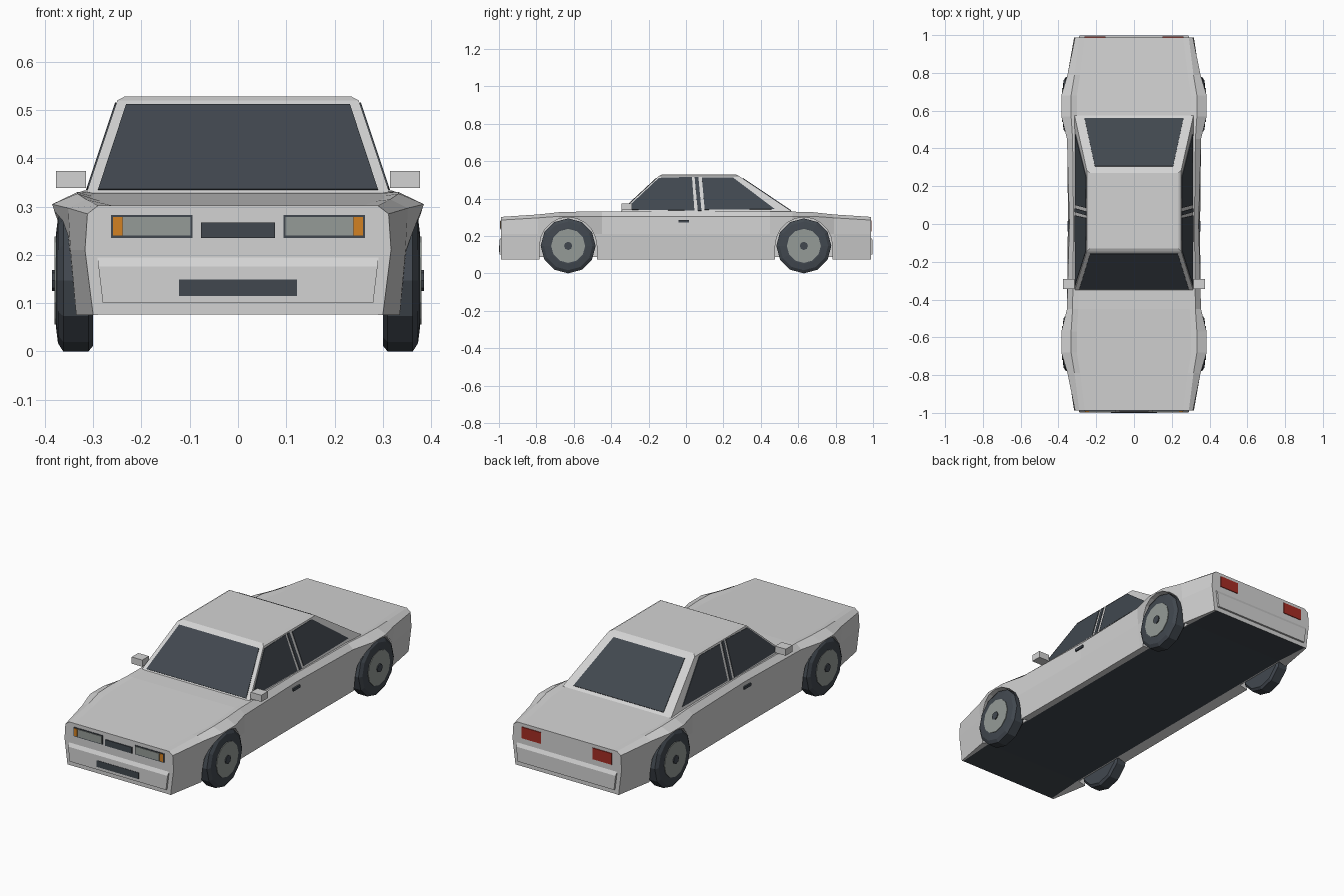
import bpy, bmesh, math
from mathutils import Vector

if "Cube" in bpy.data.objects:
    bpy.data.objects.remove(bpy.data.objects["Cube"], do_unlink=True)


def material(name, r, g, b):
    m = bpy.data.materials.new(name)
    m.use_nodes = True
    m.diffuse_color = (r, g, b, 1)
    m.node_tree.nodes["Principled BSDF"].inputs["Base Color"].default_value = (r, g, b, 1)
    return m


PAINT = material("pale grey paint", 0.65, 0.65, 0.65)
DARK = material("dark glass and rubber", 0.053, 0.064, 0.078)
GREY = material("mid grey", 0.3, 0.33, 0.31)
AMBER = material("amber", 0.65, 0.22, 0.016)
RED = material("tail red", 0.38, 0.026, 0.017)


def finish(name, bm, *mats):
    bmesh.ops.recalc_face_normals(bm, faces=bm.faces)
    mesh = bpy.data.meshes.new(name)
    bm.to_mesh(mesh)
    bm.free()
    for m in mats:
        mesh.materials.append(m)
    obj = bpy.data.objects.new(name, mesh)
    bpy.context.collection.objects.link(obj)
    return obj


def add_loft(bm, rings, strip_mat=None):
    """Skin a list of closed rings and cap both ends."""
    rows = [[bm.verts.new(p) for p in ring] for ring in rings]
    n = len(rows[0])
    for a, b in zip(rows, rows[1:]):
        for i in range(n):
            j = (i + 1) % n
            f = bm.faces.new((a[i], a[j], b[j], b[i]))
            if i == strip_mat:
                f.material_index = 1
    bm.faces.new(rows[0])
    bm.faces.new(rows[-1])


def loft(name, rings, *mats, strip_mat=None):
    bm = bmesh.new()
    add_loft(bm, rings, strip_mat)
    return finish(name, bm, *mats)


def box(name, mat, lo, hi):
    rings = [[(x, lo[1], lo[2]), (x, hi[1], lo[2]), (x, hi[1], hi[2]), (x, lo[1], hi[2])]
             for x in (lo[0], hi[0])]
    return loft(name, rings, mat)


def plate(name, mat, corners, outward, thick=0.003):
    """Thin panel lying on the surface through its corners."""
    pts = [Vector(c) for c in corners]
    n = (pts[1] - pts[0]).cross(pts[2] - pts[0]).normalized()
    if n.dot(Vector(outward)) < 0:
        n = -n
    return loft(name, [[p - n * thick for p in pts], [p + n * thick for p in pts]], mat)


# Body shell: y, sill x, waist x, shoulder x, shoulder z, edge x, edge z
HALF = [
    (0.988, 0.30, 0.317, 0.312, 0.285, 0.29, 0.302),
    (0.79, 0.335, 0.347, 0.352, 0.297, 0.315, 0.315),
    (0.68, 0.34, 0.355, 0.385, 0.305, 0.333, 0.327),
    (0.57, 0.34, 0.355, 0.385, 0.305, 0.333, 0.330),
    (0.45, 0.34, 0.352, 0.355, 0.305, 0.325, 0.331),
]
MIDDLE = (0, 0.338, 0.35, 0.342, 0.305, 0.32, 0.333)
stations = [(-s[0], *s[1:]) for s in HALF] + [MIDDLE] + HALF[::-1]
rings = []
for y, bx, mx, sx, sz, tx, tz in stations:
    end = abs(y) > 0.9
    deck = min(0.333, 0.302 + (0.988 - abs(y)) * 0.048)
    side = [(0.29, 0.076 if end else 0.088), (bx, 0.075), (mx, 0.21), (sx, sz),
            (tx, tz), (tx - 0.03, min(deck, tz))]
    ring = side + [(-x, z) for x, z in reversed(side)]
    rings.append([(x, y, z) for x, z in ring])
body = loft("body_shell", rings, PAINT, DARK, strip_mat=len(rings[0]) - 1)

# Wheel arch openings
AXLE, HUB_Z, ARCH = 0.63, 0.147, 0.153
bm = bmesh.new()
for sx in (-1, 1):
    for sy in (-1, 1):
        arc = [(sy * AXLE + ARCH * math.cos(i * math.pi / 10),
                HUB_Z + ARCH * math.sin(i * math.pi / 10)) for i in range(11)]
        outline = arc + [(sy * AXLE - ARCH, -0.1), (sy * AXLE + ARCH, -0.1)]
        add_loft(bm, [[(sx * x, y, z) for y, z in outline] for x in (0.296, 0.5)])
cutter = finish("arch_cutter", bm, PAINT)
cutter.hide_render = True
cut = body.modifiers.new("arches", 'BOOLEAN')
cut.operation = 'DIFFERENCE'
cut.solver = 'EXACT'
cut.object = cutter
bpy.context.view_layer.objects.active = body
bpy.ops.object.modifier_apply(modifier=cut.name)
bpy.data.objects.remove(cutter, do_unlink=True)

# Cabin with a slightly crowned roof
levels = [(0.315, -0.355, 0.575, 0.325), (0.25, -0.145, 0.285, 0.52),
          (0.235, -0.13, 0.27, 0.528)]
loft("cabin", [[(-x, f, z), (x, f, z), (x, b, z), (-x, b, z)] for x, f, b, z in levels], PAINT)


def on_slope(z, low, high):
    """Interpolate up the cabin between its base and the roof edge."""
    t = (z - 0.325) / 0.195
    return low + (high - low) * t


def screen(name, base_y, roof_y, low_x, high_x, z0, z1):
    pts = [(s * x, on_slope(z, base_y, roof_y), z)
           for s, x, z in ((-1, low_x, z0), (1, low_x, z0), (1, high_x, z1), (-1, high_x, z1))]
    plate(name, DARK, pts, (0, base_y, 0.3))


screen("windscreen", -0.355, -0.145, 0.29, 0.232, 0.334, 0.51)
screen("rear_window", 0.575, 0.285, 0.262, 0.207, 0.335, 0.507)

# Side glass and the dark pillar strip
GLASS = {
    "front_side_window": [(-0.325, 0.34), (0.045, 0.336), (0.032, 0.515), (-0.145, 0.51)],
    "pillar_strip": [(0.063, 0.334), (0.083, 0.334), (0.066, 0.515), (0.046, 0.515)],
    "rear_side_window": [(0.1, 0.34), (0.475, 0.343), (0.25, 0.513), (0.085, 0.511)],
}
for s, label in ((1, "left"), (-1, "right")):
    for part, pts in GLASS.items():
        plate(f"{label}_{part}", DARK,
              [(s * on_slope(z, 0.315, 0.25), y, z) for y, z in pts], (s, 0, 0))

    def pair(part, mat, x0, x1, y0, y1, z0, z1):
        a, b = sorted((s * x0, s * x1))
        box(f"{label}_{part}", mat, (a, y0, z0), (b, y1, z1))

    pair("mirror", PAINT, 0.315, 0.377, -0.345, -0.29, 0.339, 0.374)
    pair("door_handle", DARK, 0.338, 0.352, -0.04, 0.015, 0.271, 0.285)
    pair("headlight_frame", DARK, 0.094, 0.263, -0.991, -0.985, 0.235, 0.283)
    pair("headlight_lens", GREY, 0.098, 0.238, -0.994, -0.988, 0.240, 0.279)
    pair("indicator", AMBER, 0.239, 0.259, -0.994, -0.988, 0.240, 0.279)
    pair("tail_light", RED, 0.15, 0.262, 0.985, 0.992, 0.225, 0.284)

# Grille, bumpers and the front plate
box("grille", DARK, (-0.077, -0.993, 0.235), (0.077, -0.985, 0.267))
for s, label in ((-1, "front"), (1, "rear")):
    profile = [(0.97, 0.196), (0.987, 0.196), (0.998, 0.176), (0.998, 0.1), (0.97, 0.1)]
    loft(label + "_bumper", [[(x * (0.28 + (z - 0.1) * 0.12), s * y, z) for y, z in profile]
                             for x in (-1, 1)], PAINT)
box("front_plate", DARK, (-0.122, -1.0, 0.115), (0.122, -0.994, 0.149))


def lathe(name, mat, profile, s, y, sides=12):
    """Turn (x, radius) pairs about an axle."""
    loft(name, [[(s * x, y + r * math.cos(2 * math.pi * i / sides),
                  HUB_Z + r * math.sin(2 * math.pi * i / sides)) for i in range(sides)]
                for x, r in profile], mat)


# Wheels
for s, side in ((1, "left"), (-1, "right")):
    for y, end in ((-AXLE, "front"), (AXLE, "rear")):
        name = f"{end}_{side}_"
        lathe(name + "tyre", DARK, [(0.30, 0.135), (0.31, 0.147), (0.362, 0.147),
                                    (0.373, 0.13), (0.377, 0.098)], s, y)
        lathe(name + "rim", GREY, [(0.36, 0.091), (0.380, 0.091)], s, y)
        lathe(name + "hub", DARK, [(0.36, 0.022), (0.385, 0.022)], s, y, 8)
